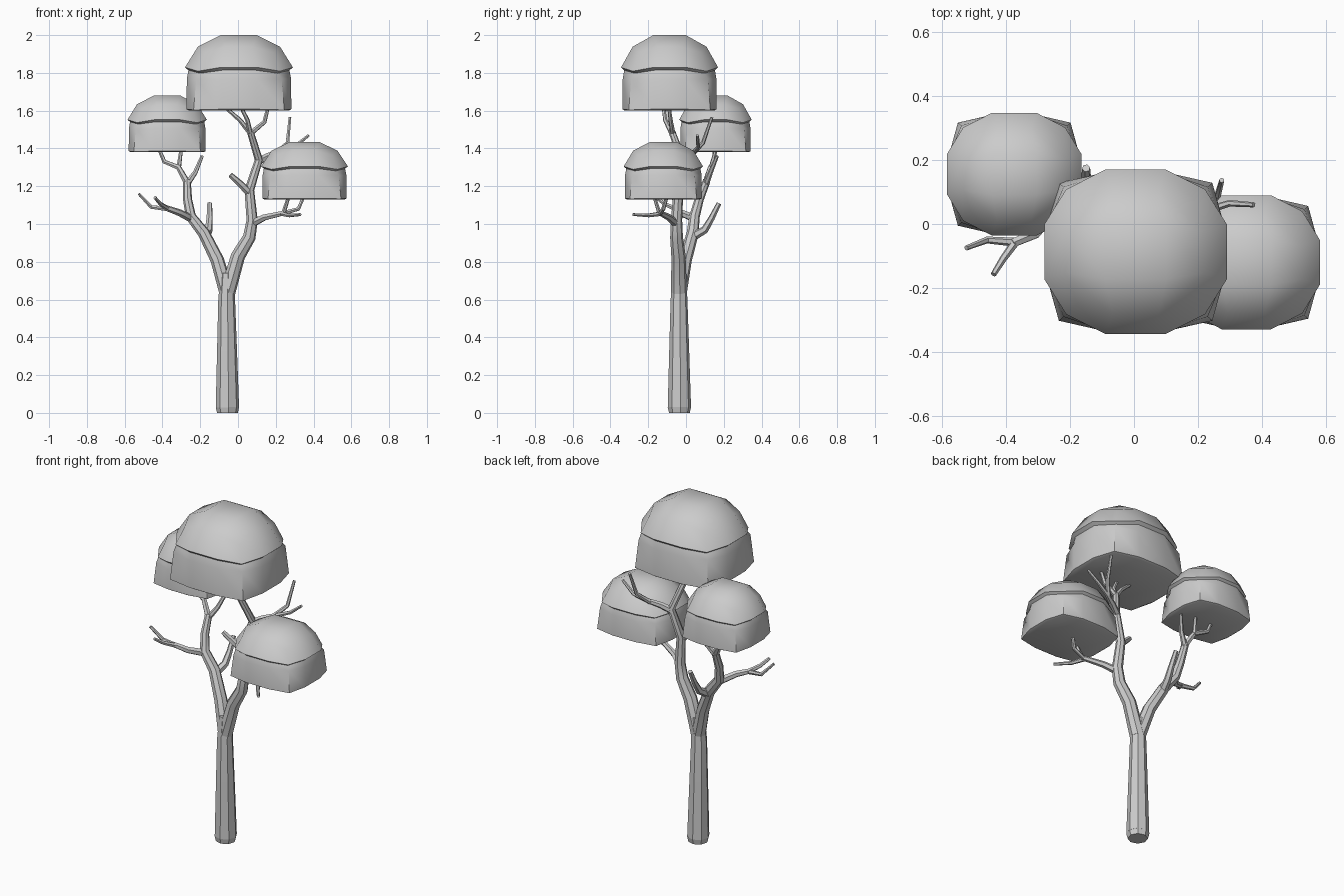
import bpy
import bmesh
import math
from mathutils import Vector

cube = bpy.data.objects.get("Cube")
if cube:
    bpy.data.objects.remove(cube, do_unlink=True)

grey = bpy.data.materials.new("plain grey")
grey.use_nodes = True
grey.diffuse_color = (0.6, 0.6, 0.6, 1)
bsdf = grey.node_tree.nodes["Principled BSDF"]
bsdf.inputs["Base Color"].default_value = grey.diffuse_color
bsdf.inputs["Roughness"].default_value = 0.8


def finish(bm, name, angle, flat_tops=False):
    bmesh.ops.recalc_face_normals(bm, faces=bm.faces[:])
    for face in bm.faces:
        face.smooth = not (flat_tops and abs(face.normal.z) > 0.99)
    mesh = bpy.data.meshes.new(name)
    bm.to_mesh(mesh)
    bm.free()
    mesh.materials.append(grey)
    mesh.set_sharp_from_angle(angle=math.radians(angle))
    bpy.context.collection.objects.link(bpy.data.objects.new(name, mesh))


def bridge(bm, a, b):
    for i in range(len(a)):
        j = (i + 1) % len(a)
        bm.faces.new((a[i], a[j], b[j], b[i]))


def limb(name, points, r_start, r_end, sides=6):
    """Tapered tube along a path, its rings carried round bends without twist."""
    pts = [Vector(p) for p in points]
    steps = [(b - a).normalized() for a, b in zip(pts, pts[1:])]
    tangents = [steps[0]] + [(a + b).normalized() for a, b in zip(steps, steps[1:])] + [steps[-1]]
    side = tangents[0].cross(Vector((0.3, 1, 0))).normalized()
    bm = bmesh.new()
    rings = []
    for i, (p, t) in enumerate(zip(pts, tangents)):
        if i:
            side = tangents[i - 1].rotation_difference(t) @ side
        up = t.cross(side)
        r = r_start + (r_end - r_start) * i / (len(pts) - 1)
        turn = [2 * math.pi * (k + 0.5) / sides for k in range(sides)]
        rings.append([bm.verts.new(p + r * (math.cos(a) * side + math.sin(a) * up)) for a in turn])
    for a, b in zip(rings, rings[1:]):
        bridge(bm, a, b)
    bm.faces.new(rings[0])
    bm.faces.new(rings[-1])
    finish(bm, name, 35)


def canopy(name, x, y, base, half_x, half_y, height):
    """Rounded-cube dome over a squarish drum with a small overhanging lip."""
    bm = bmesh.new()
    third = 1 / 3
    # one quarter of the twelve-sided outline, repeated by quarter turns
    outline = []
    for px, py in ((1, -third), (1, third), (1, 1)):
        outline.append((px, py))
    for turn in range(3):
        outline += [(-b, a) for a, b in outline[-3:]]

    def vert(px, py, z):
        return bm.verts.new((x + px * half_x, y + py * half_y, base + z * height))

    def dome_ring(level):
        ring = []
        for px, py in outline:
            d = Vector((px, py, level)).normalized() / 0.905
            ring.append(vert(d.x, d.y, 0.36 + 0.64 * d.z))
        return ring

    def wall_ring(scale, z, corner, dip=0.0):
        ring = []
        for px, py in outline:
            is_corner = abs(px * py) > 0.9
            s = corner if is_corner else scale
            ring.append(vert(px * s, py * s, z - (dip if is_corner else 0)))
        return ring

    mid, rim = dome_ring(1), dome_ring(third)
    lip = wall_ring(0.935, 0.535, 0.72, 0.04)
    wall = wall_ring(0.965, 0.42, 0.79)
    foot = wall_ring(0.97, 0.02, 0.84, 0.01)
    under = wall_ring(0.92, 0.0, 0.80)
    for a, b in zip((mid, rim, lip, wall, foot), (rim, lip, wall, foot, under)):
        bridge(bm, a, b)
    bm.faces.new(under)
    # crown: a flat square set in the middle of the dome
    crown = [vert(sx * third, sy * third, 1) for sx, sy in ((1, 1), (-1, 1), (-1, -1), (1, -1))]
    bm.faces.new(crown)
    for k in range(4):
        i = 3 * k
        a, b, c, d = mid[i], mid[i + 1], mid[i + 2], mid[(i + 3) % 12]
        low = crown[k - 1]
        bm.faces.new((a, b, crown[k], low))
        bm.faces.new((b, c, d, crown[k]))
    finish(bm, name, 38, True)


# Foliage
canopy("top_canopy", 0.005, -0.087, 1.6, 0.286, 0.257, 0.4)
canopy("right_canopy", -0.375, 0.156, 1.38, 0.21, 0.192, 0.3)
canopy("left_canopy", 0.352, -0.12, 1.13, 0.23, 0.21, 0.305)

# Trunk and the two main stems
limb("trunk_foot", [(-.056, -.035, 0), (-.056, -.035, .03)], .055, .062, 8)
limb("trunk", [(-.056, -.035, .03), (-.058, -.036, .32), (-.06, -.037, .6), (-.056, -.035, .74)], .062, .036, 8)
limb("right_stem", [(-.06, -.035, .64), (-.11, -.005, .81), (-.18, .035, .95), (-.25, .045, 1.04),
                    (-.267, .07, 1.13), (-.27, .11, 1.23)], .04, .02, 8)
limb("left_stem", [(-.055, -.037, .64), (0, -.04, .83), (.06, -.05, .93), (.075, -.05, 1.02), (.06, -.04, 1.18),
                   (.11, -.02, 1.34), (.065, -.075, 1.49)], .042, .018, 8)

# Branches on the right stem
limb("right_stub", [(-.175, .03, .93), (-.155, .1, .97), (-.15, .135, 1.03), (-.15, .175, 1.11)], .025, .013)
limb("right_low_branch", [(-.25, .045, 1.03), (-.31, -.03, 1.06), (-.38, -.06, 1.085)], .022, .015)
limb("right_low_twig_a", [(-.37, -.057, 1.08), (-.46, -.05, 1.09), (-.525, -.075, 1.16)], .014, .008)
limb("right_low_twig_b", [(-.37, -.055, 1.08), (-.41, -.11, 1.105), (-.44, -.158, 1.14)], .014, .009)
limb("right_fork_outer", [(-.27, .105, 1.22), (-.315, .13, 1.3), (-.39, .15, 1.33), (-.42, .15, 1.4)], .018, .009)
limb("right_fork_twig", [(-.315, .13, 1.29), (-.3, .16, 1.4)], .013, .009)
limb("right_fork_inner", [(-.27, .105, 1.21), (-.225, .13, 1.275), (-.19, .165, 1.36)], .017, .009)

# Branches on the left stem
limb("left_stub", [(.065, -.042, 1.16), (.01, -.07, 1.215), (-.04, -.085, 1.26)], .022, .014)
limb("left_low_branch", [(.07, -.05, 1.0), (.14, -.09, 1.035), (.25, -.14, 1.06)], .022, .014)
limb("left_low_twig_a", [(.24, -.135, 1.057), (.32, -.12, 1.08), (.35, -.1, 1.15)], .013, .009)
limb("left_low_twig_b", [(.23, -.13, 1.055), (.27, -.2, 1.045), (.33, -.28, 1.05)], .013, .008)
limb("left_low_twig_c", [(.24, -.14, 1.055), (.27, -.17, 1.15)], .012, .009)
limb("back_branch", [(.105, -.02, 1.33), (.16, .01, 1.36), (.22, .04, 1.38)], .021, .014)
limb("back_twig_a", [(.21, .037, 1.375), (.262, .09, 1.43), (.275, .137, 1.565)], .014, .008)
limb("back_twig_b", [(.21, .037, 1.375), (.3, .065, 1.41), (.375, .06, 1.47)], .013, .008)

# Twigs holding the top foliage
limb("top_twig_a", [(.067, -.07, 1.48), (.01, -.095, 1.55), (-.07, -.1, 1.62)], .015, .009)
limb("top_twig_b", [(.065, -.075, 1.48), (.05, -.11, 1.55), (.015, -.12, 1.62)], .014, .009)
limb("top_twig_c", [(.067, -.07, 1.48), (.14, -.08, 1.54), (.16, -.09, 1.62)], .015, .009)
